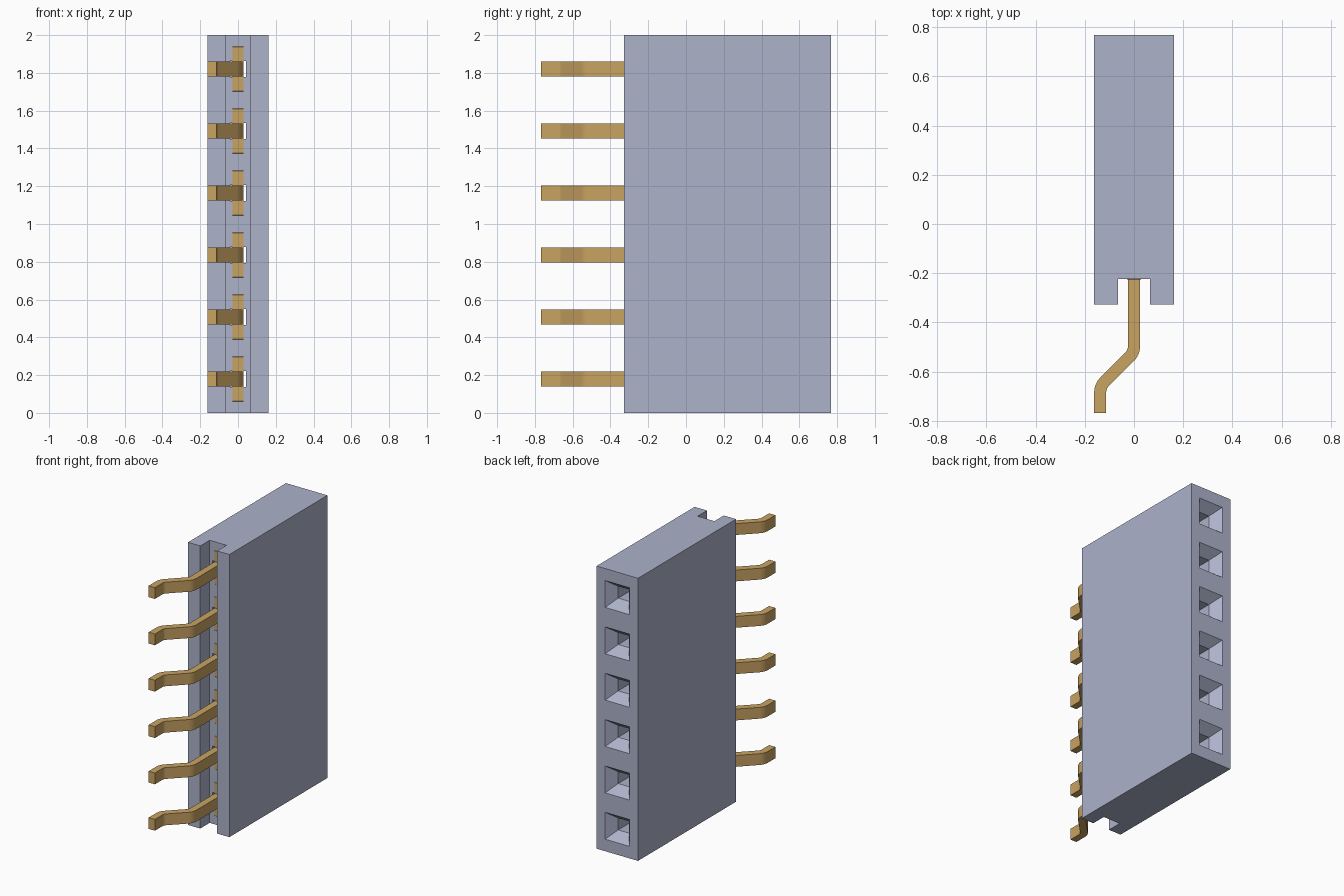
import bpy, bmesh, math
from mathutils import Vector, Matrix

cube = bpy.data.objects.get("Cube")
if cube:
    bpy.data.objects.remove(cube, do_unlink=True)

COUNT, PITCH, FIRST = 6, 0.328, 0.18
HALF_W, FRONT, BACK, TOP = 0.162, -0.328, 0.768, 2.0
FLOOR = -0.223          # bottom of the front channel
HOLE = 0.042            # half width of the square through-hole
heights = [FIRST + PITCH * i for i in range(COUNT)]


def material(name, rgb):
    m = bpy.data.materials.new(name)
    m.use_nodes = True
    m.diffuse_color = (*rgb, 1)
    m.node_tree.nodes["Principled BSDF"].inputs["Base Color"].default_value = (*rgb, 1)
    return m


plastic = material("blue_grey_plastic", (0.418, 0.445, 0.591))
gold = material("gold_metal", (0.578, 0.366, 0.122))


def make_object(name, bm, mat):
    bmesh.ops.recalc_face_normals(bm, faces=bm.faces)
    mesh = bpy.data.meshes.new(name)
    bm.to_mesh(mesh)
    bm.free()
    mesh.materials.append(mat)
    obj = bpy.data.objects.new(name, mesh)
    bpy.context.collection.objects.link(obj)
    return obj


def extrude(points, vector):
    """Solid prism from a closed outline."""
    bm = bmesh.new()
    face = bm.faces.new([bm.verts.new(p) for p in points])
    out = bmesh.ops.extrude_face_region(bm, geom=[face], use_keep_orig=True)
    moved = [g for g in out["geom"] if isinstance(g, bmesh.types.BMVert)]
    bmesh.ops.translate(bm, verts=moved, vec=vector)
    return bm


def rounded_path(points, radius, steps=6):
    """Centre line with arcs at its inner corners, as (point, direction) pairs."""
    pts = [Vector(p) for p in points]
    path = [(pts[0], (pts[1] - pts[0]).normalized())]
    for a, b, c in zip(pts, pts[1:], pts[2:]):
        d0, d1 = (b - a).normalized(), (c - b).normalized()
        turn = d0.angle_signed(d1) * -1
        start = b - d0 * radius * math.tan(abs(turn) / 2)
        side = Vector((-d0.y, d0.x)) * math.copysign(radius, turn)
        for i in range(steps + 1):
            rot = Matrix.Rotation(turn * i / steps, 2)
            path.append((start + side - rot @ side, rot @ d0))
    path.append((pts[-1], (pts[-1] - pts[-2]).normalized()))
    return path


# Housing: channelled profile extruded upward
G = 0.066
outline = [(-HALF_W, FRONT), (-G, FRONT), (-G, FLOOR), (G, FLOOR),
           (G, FRONT), (HALF_W, FRONT), (HALF_W, BACK), (-HALF_W, BACK)]
housing = make_object("housing", extrude([(x, y, 0) for x, y in outline], (0, 0, TOP)), plastic)

# Sockets: square holes with a flared mouth at the back
bm = bmesh.new()
MOUTH, DEPTH = 0.095, 0.07
over = 0.03
flare = MOUTH + (MOUTH - HOLE) * over / DEPTH
for z in heights:
    rings = []
    for y, h in ((FLOOR - 0.05, HOLE), (BACK - DEPTH, HOLE), (BACK + over, flare)):
        rings.append([bm.verts.new((sx * h, y, z + sz * h))
                      for sx, sz in ((-1, -1), (1, -1), (1, 1), (-1, 1))])
    for r0, r1 in zip(rings, rings[1:]):
        for i in range(4):
            j = (i + 1) % 4
            bm.faces.new((r0[i], r0[j], r1[j], r1[i]))
    bm.faces.new(rings[0])
    bm.faces.new(rings[-1])
cutter = make_object("socket_cutter", bm, plastic)
cutter.hide_render = True
mod = housing.modifiers.new("sockets", "BOOLEAN")
mod.operation, mod.solver, mod.object = "DIFFERENCE", "EXACT", cutter
bpy.context.view_layer.objects.active = housing
housing.select_set(True)
bpy.ops.object.modifier_apply(modifier=mod.name)
bpy.data.objects.remove(cutter, do_unlink=True)

# Contact pins: bent strip outside, forked plate inside the housing
T, H = 0.0245, 0.04
line = rounded_path([(0, FLOOR), (0, -0.522), (-0.1375, -0.6595), (-0.1375, -BACK)], 0.06)
left = [p + Vector((-d.y, d.x)) * T for p, d in line]
right = [p - Vector((-d.y, d.x)) * T for p, d in line]
strip = [(p.x, p.y, 0) for p in left + right[::-1]]

P, OUT, IN = 0.028, 0.125, 0.045
y0, y1, y2 = FLOOR - 0.002, FLOOR + 0.2, 0.5
R = 0.008
fork = [(y0, -OUT + R), (y0 + R, -OUT), (y2, -OUT), (y2, -IN), (y1, -IN),
        (y1, IN), (y2, IN), (y2, OUT), (y0 + R, OUT), (y0, OUT - R)]

for n, z in enumerate(heights, 1):
    pin = make_object(f"pin_{n}", extrude([(x, y, z - H) for x, y, _ in strip], (0, 0, 2 * H)), gold)
    make_object(f"contact_{n}", extrude([(-P, y, z + dz) for y, dz in fork], (2 * P, 0, 0)), gold)
    bpy.ops.object.select_all(action="DESELECT")
    pin.select_set(True)
    bpy.context.view_layer.objects.active = pin
    bpy.ops.object.shade_smooth_by_angle(angle=math.radians(30))
